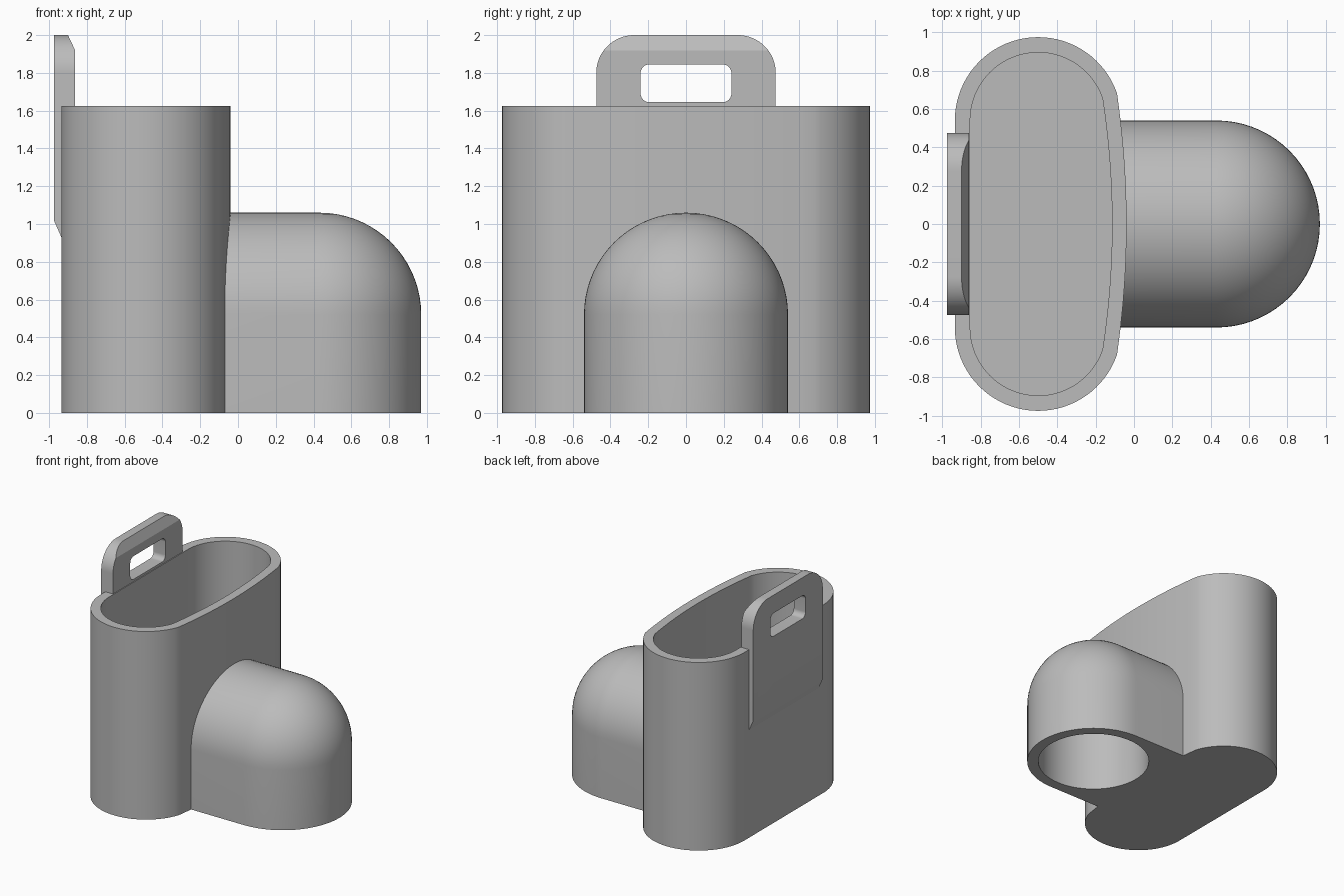
import bpy, bmesh
from math import sin, cos, pi, radians
from mathutils import Vector

cube = bpy.data.objects.get("Cube")
if cube:
    bpy.data.objects.remove(cube, do_unlink=True)

grey = bpy.data.materials.new("light grey plastic")
grey.use_nodes = True
colour = (0.5, 0.5, 0.5, 1)
grey.diffuse_color = colour
grey.node_tree.nodes["Principled BSDF"].inputs["Base Color"].default_value = colour


def hull(name, points, cuts=()):
    """Convex solid around the points, trimmed by (point, normal) planes."""
    bm = bmesh.new()
    for p in points:
        bm.verts.new(p)
    bmesh.ops.remove_doubles(bm, verts=bm.verts[:], dist=0.0001)
    bmesh.ops.convex_hull(bm, input=bm.verts[:])
    bmesh.ops.delete(bm, geom=[v for v in bm.verts if not v.link_faces], context='VERTS')
    for co, normal in cuts:
        bmesh.ops.bisect_plane(bm, geom=bm.verts[:] + bm.edges[:] + bm.faces[:],
                               plane_co=co, plane_no=normal, clear_outer=True)
        bmesh.ops.holes_fill(bm, edges=[e for e in bm.edges if e.is_boundary])
    bmesh.ops.dissolve_limit(bm, angle_limit=radians(0.2), verts=bm.verts[:], edges=bm.edges[:])
    bmesh.ops.recalc_face_normals(bm, faces=bm.faces[:])
    mesh = bpy.data.meshes.new(name)
    bm.to_mesh(mesh)
    bm.free()
    mesh.materials.append(grey)
    obj = bpy.data.objects.new(name, mesh)
    bpy.context.collection.objects.link(obj)
    return obj


def activate(obj):
    bpy.ops.object.select_all(action='DESELECT')
    obj.select_set(True)
    bpy.context.view_layer.objects.active = obj


def carve(obj, cutter):
    """Subtract the cutter, then discard it and shade the part."""
    mod = obj.modifiers.new("carve", 'BOOLEAN')
    mod.operation, mod.solver, mod.object = 'DIFFERENCE', 'EXACT', cutter
    activate(obj)
    bpy.ops.object.modifier_apply(modifier=mod.name)
    bpy.data.objects.remove(cutter, do_unlink=True)
    bpy.ops.object.shade_smooth_by_angle(angle=radians(25))


def arc(cx, cy, r, start, end, steps):
    angles = [radians(start + (end - start) * i / steps) for i in range(steps + 1)]
    return [(cx + r * cos(a), cy + r * sin(a)) for a in angles]


def cup_outline(r):
    """Two round ends joined by a flat back and a gently bowed front."""
    end = arc(-0.5, 0.54, r, 19, 180, 36)
    xe, ye = end[0]
    bow = [(xe + 0.05 * (1 - t * t), ye * t) for t in [i / 10 for i in range(-9, 10)]]
    return end + [(x, -y) for x, y in end] + bow


def rounded_rect(half_width, z0, z1, r):
    """Rounded outline in y and z."""
    cy, points = half_width - r, []
    for y, z, a in ((cy, z1 - r, 0), (-cy, z1 - r, 90), (-cy, z0 + r, 180), (cy, z0 + r, 270)):
        points += arc(y, z, r, a, a + 90, 12)
    return points


def capsule(r, z0, spring):
    """Upright cylinder with a hemispherical top."""
    rings = [(r, z0)] + arc(0, spring, r, 0, 90, 18)
    return [(0.43 + rr * cos(a), rr * sin(a), z)
            for rr, z in rings for a in [2 * pi * i / 72 for i in range(72)]]


# Open cup with a floor
cup = hull("cup", [(x, y, z) for x, y in cup_outline(0.435) for z in (0, 1.625)])
carve(cup, hull("cup_cavity", [(x, y, z) for x, y in cup_outline(0.355) for z in (0.08, 1.8)]))

# Domed housing, stretched back into the cup wall
dome_points = capsule(0.54, 0, 0.52)
tunnel = [(-0.1, y, z) for y, z in arc(0, 0.52, 0.54, 0, 180, 36) + [(0.54, 0), (-0.54, 0)]]
dome = hull("domed_housing", dome_points + tunnel)
carve(dome, hull("dome_cavity", capsule(0.45, -0.1, 0.52)))

# Hanging plate with bevelled top front and lower back edges
sides = arc(0.275, 1.8, 0.2, 0, 90, 16)
outline = sides + [(-y, z) for y, z in sides] + [(0.475, 0.86), (-0.475, 0.86)]
plate = hull("hanging_plate", [(x, y, z) for y, z in outline for x in (-0.975, -0.862)],
             [(Vector((-0.86, 0, 1.915)), Vector((0.085, 0, 0.04))),
              (Vector((-0.935, 0, 0.93)), Vector((-0.09, 0, -0.04)))])
carve(plate, hull("grip_slot", [(x, y, z) for y, z in rounded_rect(0.24, 1.645, 1.845, 0.045)
                                for x in (-1.1, -0.7)]))
